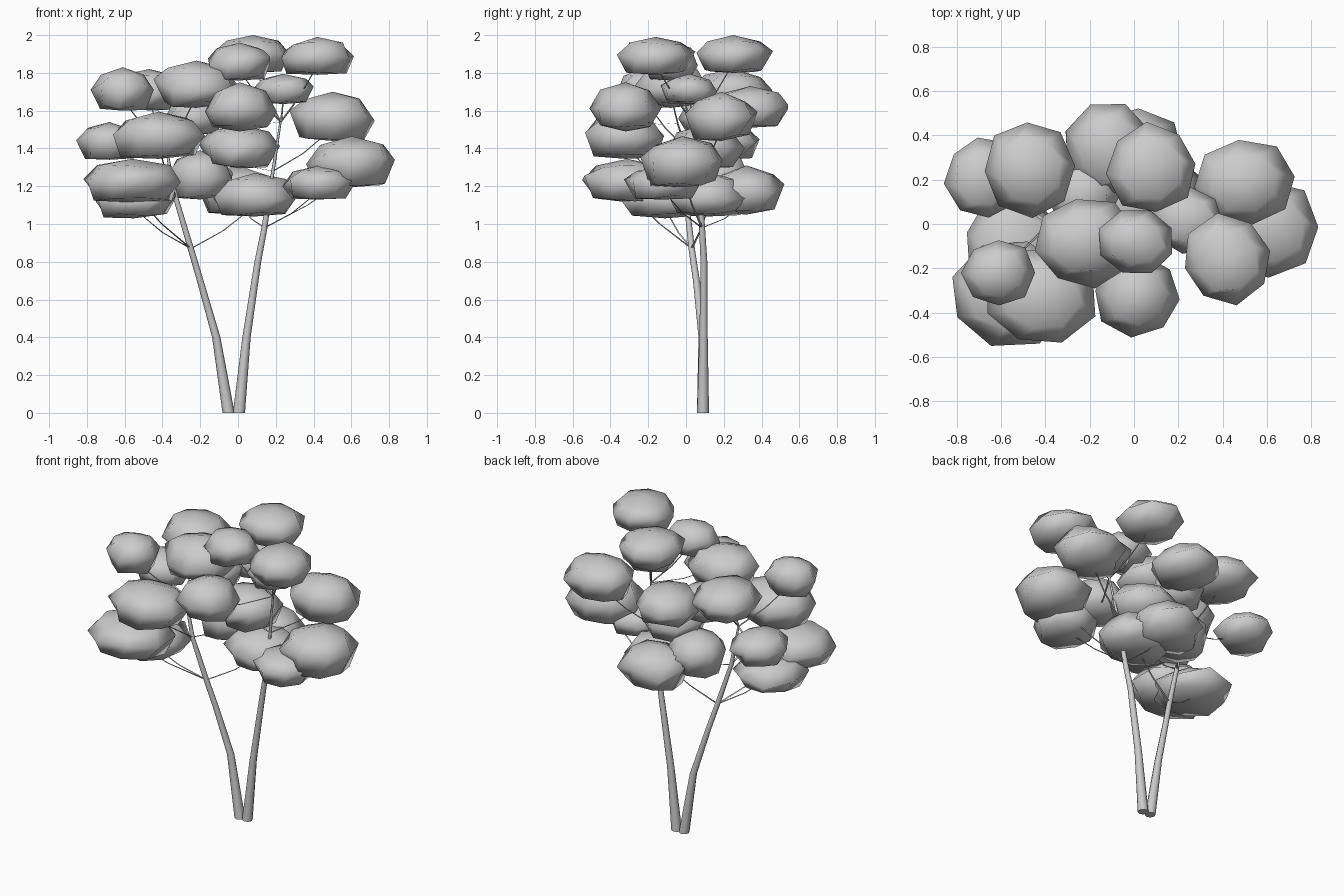
import bpy, bmesh, math, random
from mathutils import Vector

if "Cube" in bpy.data.objects:
    bpy.data.objects.remove(bpy.data.objects["Cube"])

random.seed(4)


def finish(name, bm, angle):
    bmesh.ops.recalc_face_normals(bm, faces=bm.faces)
    me = bpy.data.meshes.new(name)
    bm.to_mesh(me)
    bm.free()
    ob = bpy.data.objects.new(name, me)
    bpy.context.collection.objects.link(ob)
    bpy.ops.object.select_all(action='DESELECT')
    ob.select_set(True)
    bpy.context.view_layer.objects.active = ob
    bpy.ops.object.shade_smooth_by_angle(angle=math.radians(angle))
    return ob


def bridge(bm, a, b):
    n = len(a)
    for i in range(n):
        bm.faces.new((a[i], a[(i + 1) % n], b[(i + 1) % n], b[i]))


def tube(bm, pts, radii, sides):
    """Tapered tube with horizontal rings along a rising path."""
    prev = None
    for p, r in zip(pts, radii):
        ring = [bm.verts.new(Vector(p) + Vector((r * math.cos(t), r * math.sin(t), 0)))
                for t in (2 * math.pi * i / sides for i in range(sides))]
        if prev:
            bridge(bm, prev, ring)
        else:
            bm.faces.new(ring[::-1])
        prev = ring
    bm.faces.new(prev)


def clump(name, c, r, sides=8):
    """Irregular leaf cushion: broad base, wide waist, low peaked crown."""
    bm = bmesh.new()
    turn = random.random() * 2 * math.pi

    def vert(rad, z, t):
        return bm.verts.new((c[0] + r[0] * rad * math.cos(t),
                             c[1] + r[1] * rad * math.sin(t), c[2] + r[2] * z))

    prev = None
    for k, (rad, z, jit) in enumerate(((0.78, -0.85, 0.12), (1.02, 0.0, 0.25), (0.72, 0.65, 0.08))):
        ring = [vert(rad * random.uniform(0.95, 1.06), z + random.uniform(-jit, jit),
                     turn + 2 * math.pi * (i + 0.25 * k) / sides) for i in range(sides)]
        if prev:
            bridge(bm, prev, ring)
        else:
            bottom = vert(0, -1, 0)
            for i in range(sides):
                bm.faces.new((ring[(i + 1) % sides], ring[i], bottom))
        prev = ring
    top = vert(0, 1, 0)
    for i in range(sides):
        bm.faces.new((prev[i], prev[(i + 1) % sides], top))
    finish(name, bm, 100)


# Foliage: centre and half-sizes of each clump
clumps = [
    ((0.08, 0.25, 1.90), (0.20, 0.20, 0.10)),
    ((0.42, -0.16, 1.89), (0.20, 0.20, 0.10)),
    ((0.01, -0.08, 1.86), (0.17, 0.15, 0.10)),
    ((-0.22, -0.08, 1.74), (0.22, 0.20, 0.125)),
    ((-0.61, -0.22, 1.715), (0.16, 0.15, 0.115)),
    ((0.01, -0.32, 1.62), (0.19, 0.18, 0.13)),
    ((0.24, 0.02, 1.715), (0.16, 0.15, 0.08)),
    ((0.50, 0.19, 1.57), (0.22, 0.19, 0.13)),
    ((0.60, -0.02, 1.33), (0.23, 0.22, 0.135)),
    ((0.43, -0.12, 1.22), (0.19, 0.20, 0.09)),
    ((0.09, 0.12, 1.155), (0.22, 0.21, 0.115)),
    ((0.00, 0.32, 1.18), (0.22, 0.20, 0.13)),
    ((-0.56, -0.31, 1.23), (0.27, 0.24, 0.115)),
    ((-0.55, -0.11, 1.13), (0.22, 0.24, 0.10)),
    ((-0.42, -0.32, 1.47), (0.25, 0.22, 0.125)),
    ((-0.68, 0.21, 1.44), (0.17, 0.18, 0.10)),
    ((-0.47, 0.25, 1.71), (0.20, 0.21, 0.11)),
    ((-0.11, 0.34, 1.62), (0.20, 0.21, 0.11)),
    ((-0.23, 0.13, 1.58), (0.16, 0.16, 0.11)),
    ((0.01, 0.10, 1.41), (0.21, 0.20, 0.115)),
    ((-0.20, 0.17, 1.26), (0.18, 0.18, 0.13)),
]
for i, (c, r) in enumerate(clumps):
    clump("leaf_clump_%d" % (i + 1), c, r)

# Two trunks leaning apart
left = [(-0.05, 0.09, 0), (-0.115, 0.088, 0.40), (-0.20, 0.055, 0.70),
        (-0.25, 0.03, 0.87), (-0.33, 0.0, 1.14), (-0.38, 0.0, 1.40)]
right = [(0.005, 0.09, 0), (0.045, 0.093, 0.40), (0.105, 0.095, 0.80),
         (0.14, 0.085, 0.98), (0.185, 0.07, 1.28), (0.225, 0.04, 1.54)]
for name, path, rad in (
        ("left_trunk", left, (0.032, 0.022, 0.018, 0.017, 0.014, 0.006)),
        ("right_trunk", right, (0.032, 0.022, 0.018, 0.016, 0.009, 0.006))):
    bm = bmesh.new()
    tube(bm, path, rad, 8)
    finish(name, bm, 50)

# Thin branches from trunk forks to the clumps they carry
forks = [(left[3], (10, 13, 12)), (left[4], (20, 14)), (left[5], (3, 4, 15, 16)),
         (right[3], (9, 8, 11)), (right[4], (7, 19)), (right[5], (0, 1, 2, 5, 6))]
bm = bmesh.new()
for start, targets in forks:
    s = Vector(start)
    for t in targets:
        e = Vector(clumps[t][0])
        e.z -= 0.5 * clumps[t][1][2]
        mid = s.lerp(e, 0.5) - Vector((0, 0, 0.02))
        tube(bm, (s, mid, e), (0.007, 0.005, 0.003), 5)
finish("branches", bm, 50)
